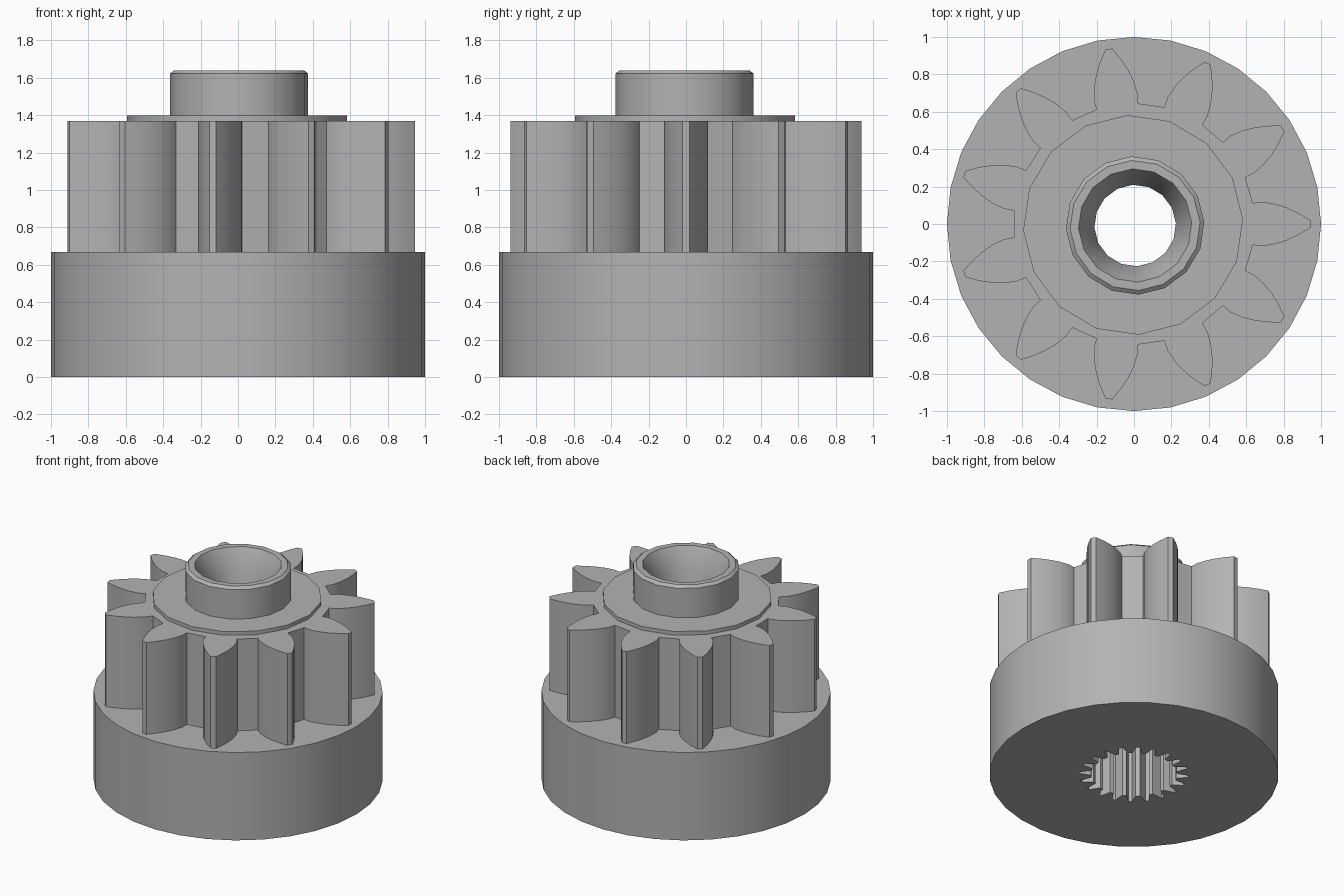
import bpy, bmesh
from math import sin, cos, pi, radians

if "Cube" in bpy.data.objects:
    bpy.data.objects.remove(bpy.data.objects["Cube"])

GREY = 0.45
steel = bpy.data.materials.new("plain grey")
steel.use_nodes = True
steel.diffuse_color = (GREY, GREY, GREY, 1)
steel.node_tree.nodes["Principled BSDF"].inputs["Base Color"].default_value = (GREY, GREY, GREY, 1)


def circle(radius, sides, phase=0.0, cx=0.0, cy=0.0):
    return [(cx + radius * cos(phase + 2 * pi * i / sides),
             cy + radius * sin(phase + 2 * pi * i / sides)) for i in range(sides)]


def toothed(count, profile, phase=0.0):
    """Repeat one tooth, given as (distance out, half width), around the axis."""
    flank = [(r, -w) for r, w in profile] + [(r, w) for r, w in reversed(profile)]
    points = []
    for k in range(count):
        a = phase + 2 * pi * k / count
        points += [(r * cos(a) - w * sin(a), r * sin(a) + w * cos(a)) for r, w in flank]
    return points


def ring(bm, points, z):
    verts = [bm.verts.new((x, y, z)) for x, y in points]
    for i, v in enumerate(verts):
        bm.edges.new((v, verts[i - 1]))
    return verts


def wall(bm, a, b):
    for i in range(len(a)):
        bm.faces.new((a[i - 1], a[i], b[i], b[i - 1]))


def cap(bm, outer, inner):
    edges = [bm.edges.get((r[i], r[i - 1])) for r in (outer, inner) for i in range(len(r))]
    bmesh.ops.triangle_fill(bm, edges=edges, use_beauty=True, normal=(0, 0, 1))


def finish(bm, name):
    bmesh.ops.recalc_face_normals(bm, faces=bm.faces)
    mesh = bpy.data.meshes.new(name)
    bm.to_mesh(mesh)
    bm.free()
    mesh.materials.append(steel)
    obj = bpy.data.objects.new(name, mesh)
    bpy.context.collection.objects.link(obj)
    bpy.ops.object.select_all(action="DESELECT")
    obj.select_set(True)
    bpy.context.view_layer.objects.active = obj
    bpy.ops.object.shade_smooth_by_angle(angle=radians(30))


def pierced_prism(name, outer, inner, z0, z1):
    bm = bmesh.new()
    o0, o1 = ring(bm, outer, z0), ring(bm, outer, z1)
    i0, i1 = ring(bm, inner, z0), ring(bm, inner, z1)
    wall(bm, o0, o1)
    wall(bm, i0, i1)
    cap(bm, o0, i0)
    cap(bm, o1, i1)
    finish(bm, name)


SIDES = 16
TURN = radians(3)

# Wide drum with a splined socket underneath
spline = toothed(20, [(0.295, 0.032), (0.375, 0.012)])
pierced_prism("drum", circle(1.0, 32), spline, 0, 0.67)

# Pinion with eleven curved teeth
tooth = [(0.635, 0.112), (0.69, 0.118), (0.76, 0.106), (0.82, 0.086),
         (0.88, 0.058), (0.925, 0.031), (0.945, 0.018)]
pierced_prism("pinion", toothed(11, tooth), circle(0.355, SIDES, TURN), 0.67, 1.37)

# Thin collar on the pinion
pierced_prism("collar", circle(0.588, SIDES, TURN, -0.005, -0.005),
              circle(0.355, SIDES, TURN), 1.365, 1.398)

# Hub sleeve with chamfered rim, countersink and through bore
bm = bmesh.new()
section = [(0.42, 0.6), (0.42, 1.3), (0.37, 1.3), (0.37, 1.622), (0.348, 1.64),
           (0.303, 1.64), (0.218, 1.47), (0.218, 0.6)]
rings = [ring(bm, circle(r, SIDES, TURN, 0.006, -0.008), z) for r, z in section]
for i in range(len(rings)):
    wall(bm, rings[i - 1], rings[i])
finish(bm, "hub")
